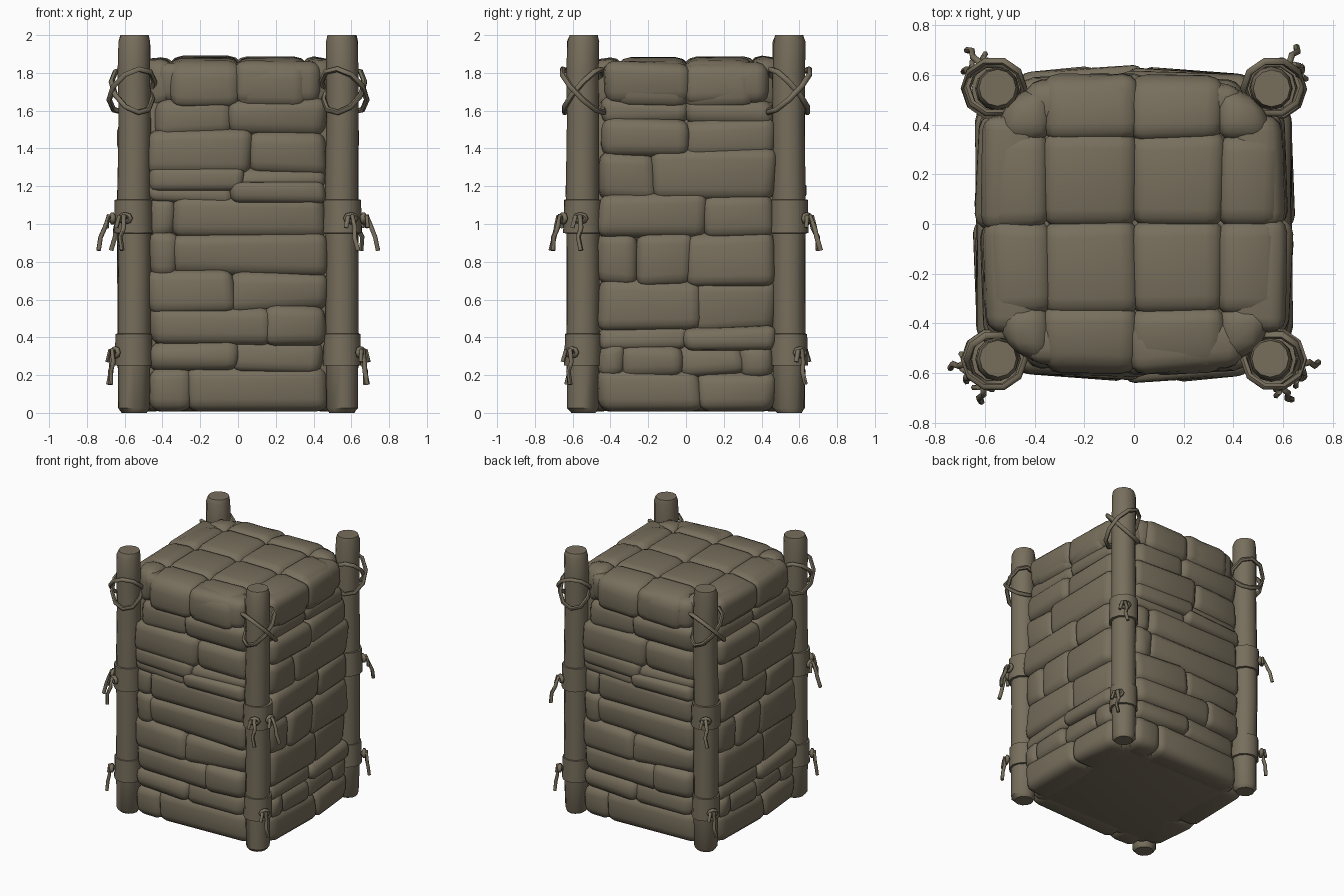
import bpy, bmesh, math, random
from mathutils import Matrix, Vector

if "Cube" in bpy.data.objects:
    bpy.data.objects.remove(bpy.data.objects["Cube"])

mat = bpy.data.materials.new("weathered_brown")
mat.diffuse_color = (0.185, 0.157, 0.108, 1)
mat.use_nodes = True
mat.node_tree.nodes["Principled BSDF"].inputs["Base Color"].default_value = mat.diffuse_color


def finish(ob, angle=40):
    bpy.ops.object.select_all(action='DESELECT')
    bpy.context.view_layer.objects.active = ob
    ob.select_set(True)
    if ob.type == 'CURVE':
        bpy.ops.object.convert(target='MESH')
        ob = bpy.context.view_layer.objects.active
    bpy.ops.object.shade_smooth_by_angle(angle=math.radians(angle))
    return ob


def mesh_object(name, bm, angle=40):
    bmesh.ops.recalc_face_normals(bm, faces=bm.faces[:])
    me = bpy.data.meshes.new(name)
    bm.to_mesh(me)
    bm.free()
    me.materials.append(mat)
    ob = bpy.data.objects.new(name, me)
    bpy.context.collection.objects.link(ob)
    return finish(ob, angle)


def stone(bm, lo, hi, rng, bevel=0.05, jitter=0.014):
    """One rounded, slightly crooked block between two corners."""
    size = Vector(hi) - Vector(lo)
    mid = (Vector(hi) + Vector(lo)) / 2
    verts = bmesh.ops.create_cube(bm, size=1)["verts"]
    for v in verts:
        v.co = Vector(v.co[i] * size[i] + mid[i] + rng.uniform(-jitter, jitter)
                      for i in range(3))
        v.co.z = max(v.co.z, 0.008)
    edges = list({e for v in verts for e in v.link_edges})
    bmesh.ops.bevel(bm, geom=edges, offset=min(bevel, 0.4 * min(size)),
                    segments=3, profile=0.5, affect='EDGES', clamp_overlap=True)


def cord(name, points, radius=0.014, closed=False):
    cu = bpy.data.curves.new(name, 'CURVE')
    cu.dimensions = '3D'
    cu.bevel_depth = radius
    cu.bevel_resolution = 1
    cu.use_fill_caps = True
    sp = cu.splines.new('POLY')
    sp.points.add(len(points) - 1)
    for p, co in zip(sp.points, points):
        p.co = (*co, 1)
    sp.use_cyclic_u = closed
    cu.materials.append(mat)
    ob = bpy.data.objects.new(name, cu)
    bpy.context.collection.objects.link(ob)
    return finish(ob, 60)


def lathe(name, center, profile, sides, wobble=0.0, seed=0):
    """Closed turned shape from (radius, z) pairs."""
    rng = random.Random(seed)
    bm = bmesh.new()
    rings = []
    for r, z in profile:
        dx, dy = rng.uniform(-wobble, wobble), rng.uniform(-wobble, wobble)
        rings.append([bm.verts.new((center[0] + dx + r * math.cos(2 * math.pi * i / sides),
                                    center[1] + dy + r * math.sin(2 * math.pi * i / sides), z))
                      for i in range(sides)])
    for a, b in zip(rings, rings[1:]):
        for i in range(sides):
            j = (i + 1) % sides
            bm.faces.new((a[i], a[j], b[j], b[i]))
    bm.faces.new(rings[0])
    bm.faces.new(rings[-1])
    return mesh_object(name, bm)


# Stone courses: bottom, top, then the joints along the wall
courses_a = [
    (0.00, 0.23, -.46, -.26, .45), (0.23, 0.37, -.46, -.02, .44),
    (0.37, 0.55, -.44, .16, .45), (0.55, 0.74, -.47, -.03, .45),
    (0.74, 0.94, -.45, -.33, .45), (0.94, 1.13, -.46, -.34, .45),
    (1.13, 1.20, -.46, -.03, .45), (1.20, 1.28, -.46, .02, .45),
    (1.28, 1.48, -.46, .06, .45), (1.48, 1.65, -.42, -.03, .45),
    (1.65, 1.84, -.42, -.01, .42)]
courses_b = [
    (0.00, 0.21, -.45, .07, .46), (0.21, 0.35, -.45, -.34, -.02, .30, .45),
    (0.35, 0.44, -.46, .0, .45), (0.44, 0.69, -.45, .06, .46),
    (0.69, 0.94, -.46, -.26, .02, .45), (0.94, 1.14, -.45, .10, .45),
    (1.14, 1.37, -.45, -.17, .46), (1.37, 1.54, -.44, .0, .45),
    (1.54, 1.65, -.43, .0, .45), (1.65, 1.84, -.42, .0, .42)]


def wall(name, courses, turn, seed, near, belly):
    rng = random.Random(seed)
    bm = bmesh.new()
    for z0, z1, *joints in courses:
        for x0, x1 in zip(joints, joints[1:]):
            depth = near + rng.uniform(-.015, .015) - (0.025 if z1 > 1.6 else 0)
            stone(bm, (x0 - .018, -depth, z0 - .018), (x1 + .018, -0.38, z1 + .018), rng,
                  bevel=0.065, jitter=0.018)
    # the wall bellies out in the middle and draws back beside the posts
    for v in bm.verts:
        if v.co.y < -0.48:
            v.co.y += belly * (abs(v.co.x) / 0.47) ** 2
    bm.transform(Matrix.Rotation(math.radians(turn), 4, 'Z'))
    mesh_object(name, bm)


wall("front_stones", courses_a, 0, 3, .622, .03)
wall("right_stones", courses_b, 90, 8, .628, .012)
wall("back_stones", courses_a, 180, 3, .622, .03)
wall("left_stones", courses_b, 270, 8, .628, .012)

# Solid core behind the stones
bm = bmesh.new()
stone(bm, (-.52, -.52, .01), (.52, .52, 1.78), random.Random(1), bevel=0.07, jitter=0)
mesh_object("stone_core", bm)

# Cap stones: a gentle dome, cut back at the corners to clear the posts
rng = random.Random(5)
bm = bmesh.new()
cuts = (-.58, -.35, 0, .35, .58)
for i in range(4):
    for j in range(4):
        lim = .53 if i in (0, 3) and j in (0, 3) else .58
        c = [max(-lim, min(lim, v)) for v in (cuts[i], cuts[i + 1], cuts[j], cuts[j + 1])]
        stone(bm, (c[0] - .02, c[2] - .02, 1.64), (c[1] + .02, c[3] + .02, 1.885), rng,
              bevel=0.075, jitter=0.01)
for v in bm.verts:
    out = max(0, abs(v.co.x) - .36) ** 2 + max(0, abs(v.co.y) - .36) ** 2
    v.co.z -= 0.7 * out
    corner = max(0, abs(v.co.x) + abs(v.co.y) - .95)
    for k in (0, 1):
        v.co[k] -= math.copysign(0.3 * corner, v.co[k])
mesh_object("cap_stones", bm)


def tie(name, cx, cy, z, heading, flare):
    """Knot on a band with one long hanging end and one short stub."""
    d = Vector((math.cos(heading), math.sin(heading), 0))
    s = Vector((-d.y, d.x, 0))
    up = Vector((0, 0, 1))
    base = Vector((cx, cy, z)) + d * 0.106
    loop = [base + d * .010 + s * (.030 * math.cos(a)) + up * (.020 * math.sin(a))
            for a in (k * math.pi / 4 for k in range(8))]
    cord(name + "_knot", loop, 0.014, True)
    cord(name + "_long_end", [base - d * .01, base + d * .03 + up * .012,
                              base + d * flare * .6 + s * .008 - up * .05,
                              base + d * flare * .85 - s * .004 - up * .10,
                              base + d * flare + s * .012 - up * .17], 0.013)
    cord(name + "_short_end", [base - d * .01 - s * .01, base + d * .03 - s * .025 + up * .01,
                               base + d * .035 - s * .04 - up * .05], 0.012)


# Corner posts with straps, ties and crossed cords
for n, (sx, sy) in enumerate(((-1, -1), (1, -1), (1, 1), (-1, 1))):
    cx, cy = sx * 0.55, sy * 0.545
    lathe("corner_post", (cx, cy),
          [(.064, 0), (.083, .025), (.087, .35), (.086, .75), (.088, 1.15), (.085, 1.55),
           (.086, 1.8), (.084, 1.965), (.074, 2.0)], 12, 0.004, n)
    for z0, z1, r in ((.25, .42, .100), (.95, 1.13, .104)):
        lathe("post_strap", (cx, cy), [(.085, z0), (r, z0 + .002), (r - .004, z1 - .002), (.085, z1)],
              12, 0.003, n + 9)
    # two tilted rings that cross on the outer side
    peak = math.atan2(sy, -sx * .45)
    for tilt in (-1, 1):
        r = 0.114 + 0.006 * tilt
        cord("crossed_cord", [(cx + sx * .012 + r * math.cos(a), cy + .95 * r * math.sin(a),
                               1.705 + tilt * .115 * math.cos(a - peak))
                              for a in (2 * math.pi * k / 10 for k in range(10))], 0.015, True)
    tie("lower_tie", cx, cy, .32, math.atan2(sy * .6, sx), .045)
    if sy < 0:
        tie("middle_side_tie", cx, cy, 1.03, math.atan2(sy * .12, sx), .085)
        tie("middle_front_tie", cx, cy, 1.03, math.atan2(sy, sx * .45), .075)
    else:
        tie("middle_back_tie", cx, cy, 1.03, math.atan2(sy, sx * .7), .09)
